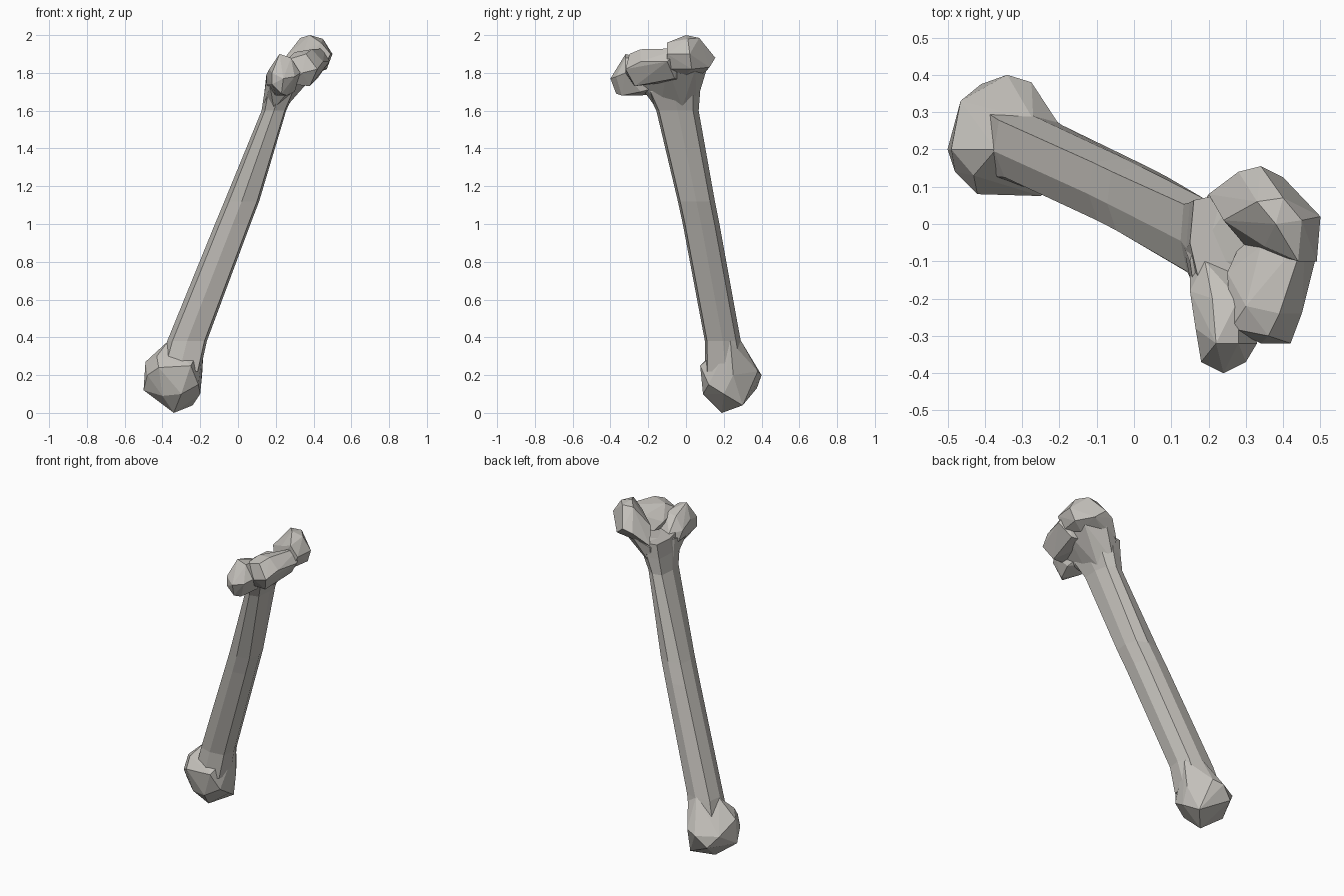
import bpy, bmesh, math

bone = bpy.data.materials.new("bone_grey")
bone.diffuse_color = (0.55, 0.53, 0.495, 1)


def finish(name, bm):
    bmesh.ops.recalc_face_normals(bm, faces=bm.faces[:])
    me = bpy.data.meshes.new(name)
    bm.to_mesh(me)
    bm.free()
    me.materials.append(bone)
    ob = bpy.data.objects.new(name, me)
    bpy.context.collection.objects.link(ob)
    return ob


def hull(name, points):
    """Faceted lump wrapped around a few points."""
    bm = bmesh.new()
    for p in points:
        bm.verts.new(p)
    bmesh.ops.convex_hull(bm, input=bm.verts[:])
    loose = [v for v in bm.verts if not v.link_faces]
    bmesh.ops.delete(bm, geom=loose, context='VERTS')
    return finish(name, bm)


def loft(name, rings, swell):
    """Closed tube through horizontal rings (x, y, z, half width, half depth).
    swell pushes the corners of each ring in or out."""
    bm = bmesh.new()
    loops = []
    n = len(swell)
    for x, y, z, rx, ry in rings:
        loops.append([bm.verts.new((x + s * rx * math.cos(math.tau * i / n),
                                    y + s * ry * math.sin(math.tau * i / n), z))
                      for i, s in enumerate(swell)])
    for a, b in zip(loops, loops[1:]):
        for i in range(n):
            j = (i + 1) % n
            bm.faces.new((a[i], a[j], b[j], b[i]))
    bm.faces.new(loops[0][::-1])
    bm.faces.new(loops[-1])
    return finish(name, bm)


# Slanted shaft, widest along its lean, flaring into the upper neck
loft("shaft", [
    (-0.310, 0.210, 0.22, 0.110, 0.110),
    (-0.270, 0.195, 0.38, 0.105, 0.095),
    (-0.028, 0.080, 1.00, 0.094, 0.097),
    (0.020, 0.055, 1.12, 0.092, 0.098),
    (0.190, -0.045, 1.60, 0.065, 0.112),
    (0.220, -0.065, 1.70, 0.080, 0.140),
    (0.235, -0.050, 1.79, 0.085, 0.130),
], swell=(1, 1.04, 1, 1.24, 1, 1.04, 1, 1.24))

# Lower joint knob, tapering up into the shaft
hull("lower_knob", [
    (-0.50, 0.20, 0.12), (-0.49, 0.20, 0.27), (-0.48, 0.14, 0.20),
    (-0.465, 0.33, 0.20), (-0.34, 0.40, 0.20), (-0.275, 0.38, 0.22),
    (-0.41, 0.375, 0.13), (-0.34, 0.19, 0.0), (-0.24, 0.30, 0.04),
    (-0.20, 0.20, 0.10), (-0.19, 0.25, 0.20), (-0.42, 0.08, 0.24),
    (-0.25, 0.075, 0.25), (-0.30, 0.09, 0.10), (-0.40, 0.12, 0.09),
    (-0.21, 0.20, 0.29), (-0.37, 0.20, 0.38), (-0.27, 0.28, 0.40),
    (-0.21, 0.12, 0.15), (-0.18, 0.235, 0.38), (-0.43, 0.13, 0.30),
])

# Neck, spreading from the shaft to the underside of the head
hull("neck", [
    (0.20, 0.055, 1.64), (0.255, -0.02, 1.62), (0.19, -0.155, 1.61),
    (0.13, -0.05, 1.62), (0.25, -0.13, 1.64), (0.20, 0.08, 1.77),
    (0.30, 0.11, 1.82), (0.42, 0.05, 1.82), (0.44, -0.10, 1.83),
    (0.30, -0.25, 1.74), (0.17, -0.24, 1.73), (0.15, -0.10, 1.77),
])

# Rounded upper head at the back
hull("upper_head", [
    (0.28, 0.14, 1.86), (0.34, 0.155, 1.88), (0.40, 0.125, 1.83),
    (0.40, 0.07, 1.985), (0.50, 0.02, 1.90), (0.47, 0.03, 1.82),
    (0.45, 0.01, 1.98), (0.33, 0.06, 1.985), (0.38, 0.0, 2.0),
    (0.40, 0.0, 1.79), (0.30, 0.08, 1.79), (0.24, 0.01, 1.87),
    (0.20, 0.08, 1.78), (0.49, -0.10, 1.90), (0.44, -0.10, 1.96),
    (0.35, -0.06, 1.92), (0.30, -0.06, 1.80), (0.45, -0.10, 1.82),
])

# Middle lump, front right of the head
hull("middle_lump", [
    (0.34, -0.32, 1.80), (0.42, -0.32, 1.82), (0.36, -0.30, 1.90),
    (0.45, -0.24, 1.86), (0.485, -0.10, 1.86), (0.46, -0.03, 1.93),
    (0.34, -0.06, 1.88), (0.26, -0.28, 1.87), (0.30, -0.22, 1.91),
    (0.39, -0.24, 1.925), (0.25, -0.13, 1.84), (0.28, -0.28, 1.74),
    (0.38, -0.27, 1.73), (0.42, -0.06, 1.77), (0.30, -0.02, 1.76),
])

# Small low knob at the very front
hull("front_knob", [
    (0.24, -0.40, 1.77), (0.18, -0.37, 1.74), (0.18, -0.37, 1.80),
    (0.30, -0.37, 1.78), (0.23, -0.37, 1.69), (0.26, -0.34, 1.68),
    (0.22, -0.32, 1.90), (0.28, -0.32, 1.88), (0.33, -0.32, 1.80),
    (0.165, -0.28, 1.82), (0.15, -0.18, 1.79), (0.21, -0.20, 1.86),
    (0.28, -0.20, 1.87), (0.20, -0.24, 1.68), (0.30, -0.24, 1.70),
    (0.15, -0.14, 1.74), (0.20, -0.10, 1.70), (0.28, -0.10, 1.74),
    (0.19, -0.10, 1.79),
])
